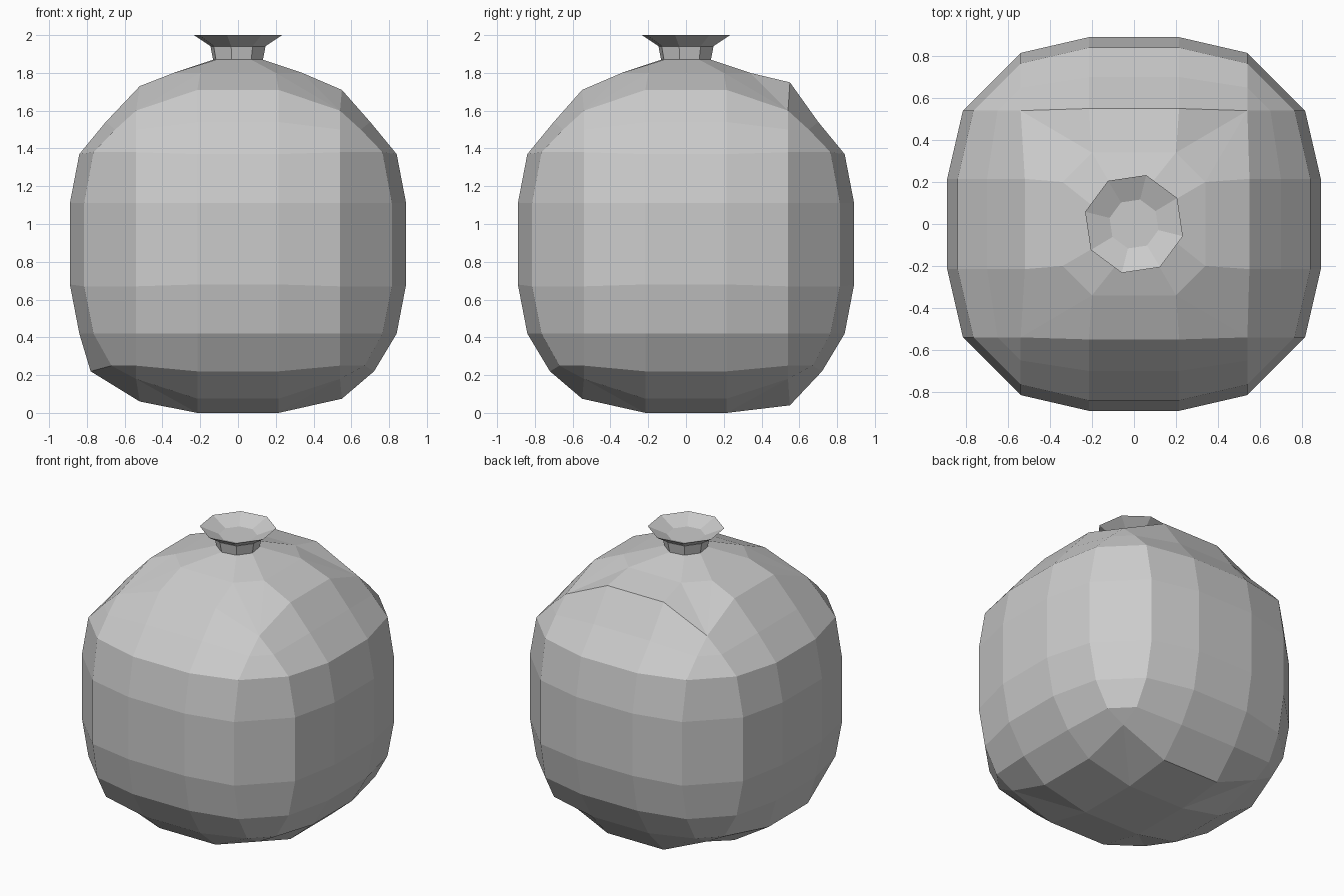
import bpy, bmesh, math

if "Cube" in bpy.data.objects:
    bpy.data.objects.remove(bpy.data.objects["Cube"])


def loft(name, rings):
    """Skin a stack of 16-point rings, merging points that coincide, and cap both ends."""
    bm = bmesh.new()
    rows = [[bm.verts.new(p) for p in r] for r in rings]
    for lo, hi in zip(rows, rows[1:]):
        for i in range(16):
            j = (i + 1) % 16
            bm.faces.new((lo[i], lo[j], hi[j], hi[i]))
    bm.faces.new(rows[0][::-1])
    bm.faces.new(rows[-1])
    bmesh.ops.remove_doubles(bm, verts=bm.verts, dist=0.002)
    bmesh.ops.recalc_face_normals(bm, faces=bm.faces)
    mesh = bpy.data.meshes.new(name)
    bm.to_mesh(mesh)
    bm.free()
    obj = bpy.data.objects.new(name, mesh)
    bpy.context.collection.objects.link(obj)
    return obj


def square_ring(side, z, corner, corner_z, half=0.215):
    """Rounded square: two points on each side and two at each corner."""
    cx, cy = corner
    quarter = [(side, -half, z), (side, half, z), (cx, cy, corner_z), (cy, cx, corner_z)]
    pts = []
    for _ in range(4):
        pts += quarter
        quarter = [(-y, x, h) for x, y, h in quarter]
    return pts


def oct_ring(r, z):
    """Octagon with every point doubled, so it matches the 16-point rings."""
    pts = []
    for i in range(16):
        a = math.radians(-14 + 45 * ((i + 1) // 2))
        pts.append((r * math.cos(a), r * math.sin(a), z))
    return pts


def nudge(ring, side, left_z, back_z):
    """Slight hand-made unevenness of the left and back edges."""
    out = []
    for x, y, z in ring:
        if abs(y) < 0.3 and x < 0:
            x, z = -side, left_z
        elif abs(x) < 0.3 and y > 0 and back_z is not None:
            z = back_z
        out.append((x, y, z))
    return out


# Rounded body, from the base up to the neck
e = 0.54
loft("body", [
    square_ring(0.215, 0.0, (0.215, 0.215), 0.0),
    nudge(square_ring(0.55, 0.075, (e, e), 0.18), 0.52, 0.06, 0.04),
    nudge(square_ring(0.72, 0.22, (0.67, e), 0.25), 0.78, 0.22, None),
    square_ring(0.84, 0.42, (0.765, e), 0.42),
    square_ring(0.89, 0.68, (0.815, e), 0.67),
    square_ring(0.89, 1.11, (0.815, e), 1.11),
    square_ring(0.84, 1.37, (0.765, e), 1.38),
    square_ring(0.70, 1.54, (0.65, e), 1.50),
    nudge(square_ring(0.55, 1.71, (e, e), 1.60), 0.52, 1.73, 1.75),
    square_ring(0.34, 1.80, (0.34, 0.2), 1.80, 0.2),
    oct_ring(0.135, 1.87),
])

# Short collar
loft("neck", [oct_ring(0.135, 1.865), oct_ring(0.15, 1.94)])

# Flared mouth with a shallow bowl
loft("flared_mouth", [oct_ring(0.14, 1.935), oct_ring(0.24, 2.0), oct_ring(0.12, 1.95)])
